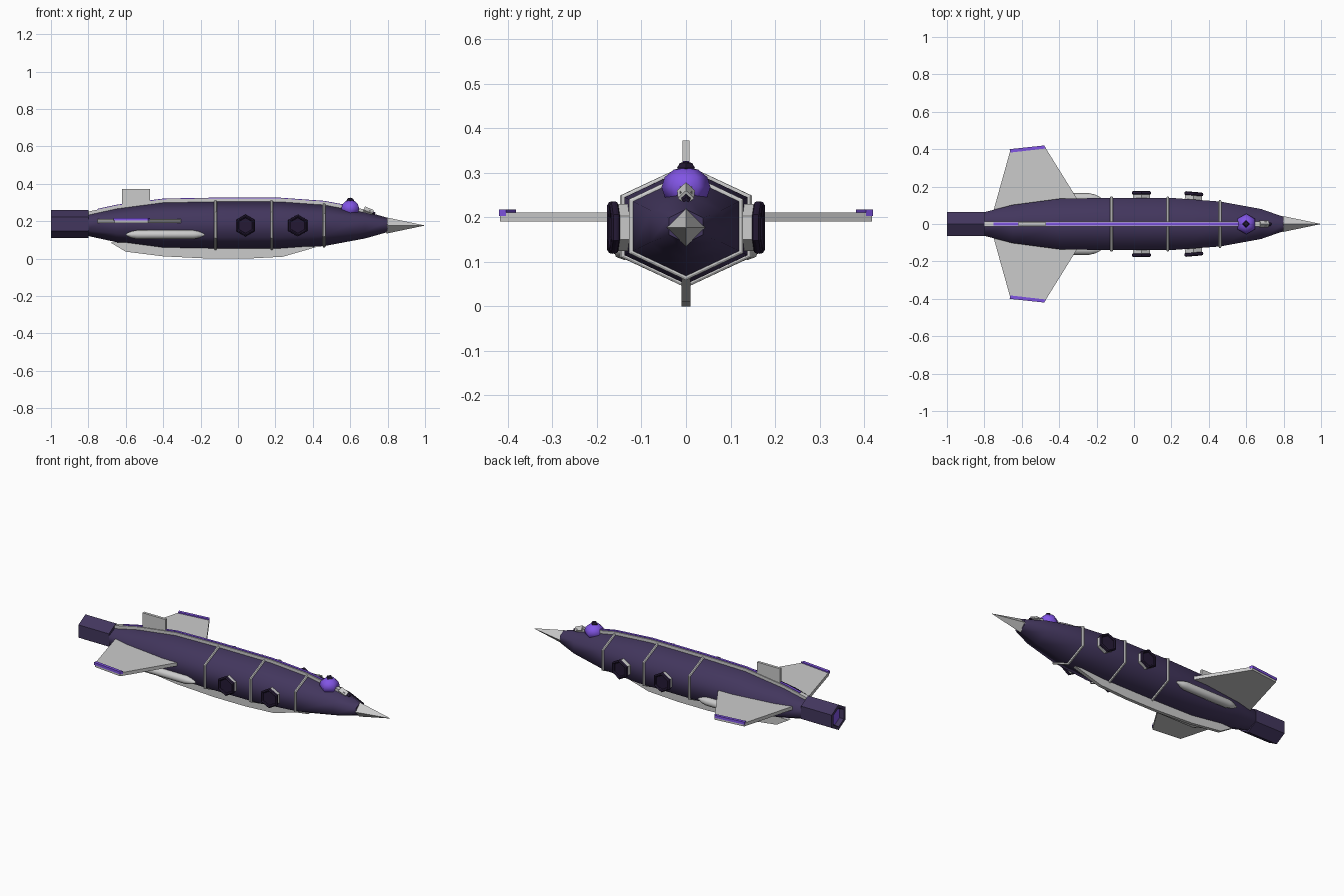
import bpy, bmesh
from math import sin, cos, pi, radians
from mathutils import Matrix, Vector

if "Cube" in bpy.data.objects:
    bpy.data.objects.remove(bpy.data.objects["Cube"])


def material(name, rgb):
    m = bpy.data.materials.new(name)
    m.diffuse_color = (*rgb, 1)
    m.use_nodes = True
    m.node_tree.nodes["Principled BSDF"].inputs["Base Color"].default_value = m.diffuse_color
    return m


HULL = material("hull_purple", (0.055, 0.037, 0.11))
VIOLET = material("violet", (0.22, 0.09, 0.78))
DARK = material("dark_trim", (0.018, 0.01, 0.035))
CZ = 0.18  # height of the hull axis


def finish(name, bm, mat):
    bmesh.ops.recalc_face_normals(bm, faces=bm.faces)
    me = bpy.data.meshes.new(name)
    bm.to_mesh(me)
    bm.free()
    if mat:
        me.materials.append(mat)
    ob = bpy.data.objects.new(name, me)
    bpy.context.collection.objects.link(ob)
    return ob


def loft(name, sections, mat=None, n=6, matrix=Matrix(), smooth=False):
    """Skin n-sided rings (x, y radius, z radius) along x, point up."""
    bm = bmesh.new()
    rings = []
    for x, ry, rz in sections:
        rings.append([bm.verts.new(matrix @ Vector((x, ry * sin(2 * pi * i / n), rz * cos(2 * pi * i / n))))
                      for i in range(n)])
    for a, b in zip(rings, rings[1:]):
        for i in range(n):
            j = (i + 1) % n
            bm.faces.new((a[i], a[j], b[j], b[i])).smooth = smooth
    bm.faces.new(rings[0])
    bm.faces.new(rings[-1])
    return finish(name, bm, mat)


def plate(name, pts, half, mat=None):
    """Outline in x/z given a thickness across y."""
    bm = bmesh.new()
    f = bm.faces.new([bm.verts.new((x, -half, z)) for x, z in pts])
    ext = bmesh.ops.extrude_face_region(bm, geom=[f])["geom"]
    bmesh.ops.translate(bm, vec=(0, 2 * half, 0), verts=[v for v in ext if isinstance(v, bmesh.types.BMVert)])
    return finish(name, bm, mat)


def slab(name, pts, lo, hi, mat=None):
    """Outline in x/y given a thickness in z."""
    bm = bmesh.new()
    f = bm.faces.new([bm.verts.new((x, y, lo)) for x, y in pts])
    ext = bmesh.ops.extrude_face_region(bm, geom=[f])["geom"]
    bmesh.ops.translate(bm, vec=(0, 0, hi - lo), verts=[v for v in ext if isinstance(v, bmesh.types.BMVert)])
    return finish(name, bm, mat)


axis = Matrix.Translation((0, 0, CZ))

# Hull: x, half width, half height
profile = [(-0.82, 0.058, 0.055), (-0.65, 0.102, 0.092), (-0.4, 0.135, 0.125), (-0.12, 0.14, 0.13),
           (0.22, 0.138, 0.13), (0.46, 0.12, 0.113), (0.68, 0.08, 0.072), (0.8, 0.038, 0.038)]


def hull_at(x):
    for a, b in zip(profile, profile[1:]):
        if x <= b[0]:
            t = (x - a[0]) / (b[0] - a[0])
            return a[1] + t * (b[1] - a[1]), a[2] + t * (b[2] - a[2])
    return profile[-1][1:]


W = 1 / sin(pi / 3)  # half width to corner radius
loft("hull", [(x, w * W, h) for x, w, h in profile], HULL, matrix=axis, smooth=True)

# Raised hull bands
for k, x in enumerate((-0.12, 0.18, 0.46)):
    w, h = hull_at(x)
    loft(f"hull_band_{k}", [(x + dx, (w + e) * W, h + e) for dx, e in
                            ((-0.007, 0.003), (-0.004, 0.008), (0.004, 0.008), (0.007, 0.003))], matrix=axis)

# Nose spike
loft("nose_spike", [(0.795, 0.043, 0.043), (0.995, 0.001, 0.001)], n=4,
     matrix=Matrix.Translation((0, 0, 0.177)))

# Tail nozzle with glowing recess
nozzle = Matrix.Translation((0, 0, 0.184))
loft("tail_nozzle", [(-0.80, 0.075, 0.075), (-1.0, 0.075, 0.075), (-1.0, 0.056, 0.056),
                     (-0.96, 0.05, 0.05)], HULL, matrix=nozzle)
loft("nozzle_glow", [(-0.975, 0.051, 0.051), (-0.955, 0.05, 0.05)], VIOLET, matrix=nozzle)

# Spine rail following the hull's upper edge, with a violet stripe on it
xs = [-0.82, -0.65, -0.4, -0.12, 0.22, 0.46, 0.6, 0.71]
crest = [(x, CZ + hull_at(x)[1]) for x in xs]
plate("spine_rail", [(x, z + 0.012) for x, z in crest] + [(x, z - 0.02) for x, z in crest[::-1]], 0.013)
stripe = [(-0.75, CZ + hull_at(-0.75)[1])] + crest[1:7]
plate("spine_stripe", [(x, z + 0.016) for x, z in stripe] + [(x, z) for x, z in stripe[::-1]], 0.007, VIOLET)

# Nose lamp at the end of the spine
lamp = Matrix.Translation((0.70, 0, 0.25)) @ Matrix.Rotation(radians(20), 4, 'Y')
loft("nose_lamp", [(-0.03, 0.02, 0.02), (0.02, 0.018, 0.018)], n=4, matrix=lamp)
loft("nose_lamp_lens", [(0.015, 0.011, 0.011), (0.035, 0.009, 0.009)], DARK, n=4, matrix=lamp)

# Top dome and its cap
bm = bmesh.new()
bmesh.ops.create_uvsphere(bm, u_segments=6, v_segments=6, radius=0.055,
                          matrix=Matrix.Translation((0.6, 0, 0.268)) @ Matrix.Diagonal((1, 1, 0.82, 1)))
for f in bm.faces:
    f.smooth = True
finish("dome", bm, VIOLET)
bm = bmesh.new()
bmesh.ops.create_uvsphere(bm, u_segments=4, v_segments=4, radius=0.02,
                          matrix=Matrix.Translation((0.6, 0, 0.311)) @ Matrix.Diagonal((1, 1, 0.75, 1)))
finish("dome_cap", bm, DARK)

# Dorsal fin and keel
plate("dorsal_fin", [(-0.62, 0.27), (-0.62, 0.373), (-0.47, 0.373), (-0.47, 0.28)], 0.008)
plate("keel", [(-0.68, 0.085), (-0.6, 0.037), (-0.4, 0.012), (-0.15, 0.0), (0.05, 0.0), (0.24, 0.01),
               (0.42, 0.062), (0.2, 0.08), (-0.4, 0.09)], 0.01)

for s, side in ((-1, "right"), (1, "left")):
    # Wing with violet tip strip
    slab(f"wing_{side}", [(-0.76, s * 0.04), (-0.66, s * 0.398), (-0.48, s * 0.418), (-0.27, s * 0.08)],
         0.191, 0.211)
    slab(f"wing_tip_{side}", [(-0.66, s * 0.382), (-0.665, s * 0.40), (-0.48, s * 0.42), (-0.47, s * 0.404)],
         0.203, 0.218, VIOLET)
    # Side pod
    loft(f"side_pod_{side}", [(-0.6, 0.006, 0.005), (-0.57, 0.02, 0.018), (-0.54, 0.027, 0.024),
                              (-0.24, 0.027, 0.024), (-0.21, 0.02, 0.018), (-0.18, 0.006, 0.005)],
         n=8, matrix=Matrix.Translation((0, s * 0.138, 0.128)), smooth=True)
    # Portholes: pale sleeve, dark rim and glass
    for k, (x, tilt, off) in enumerate(((0.04, 0, 0), (0.32, 5, -0.006))):
        m = (Matrix.Translation((x, s * off, 0.177)) @ Matrix.Rotation(s * radians(90 - tilt), 4, 'Z'))
        if tilt:
            m = m @ Matrix.Translation((0, s * 0.015, 0))
        loft(f"porthole_sleeve_{side}_{k}", [(0.1, 0.053, 0.053), (0.162, 0.053, 0.053)], matrix=m)
        loft(f"porthole_rim_{side}_{k}", [(d, r, r) for d, r in (
            (0.156, 0.05), (0.16, 0.057), (0.166, 0.059), (0.173, 0.057), (0.177, 0.05),
            (0.173, 0.043), (0.168, 0.041))], DARK, matrix=m)
